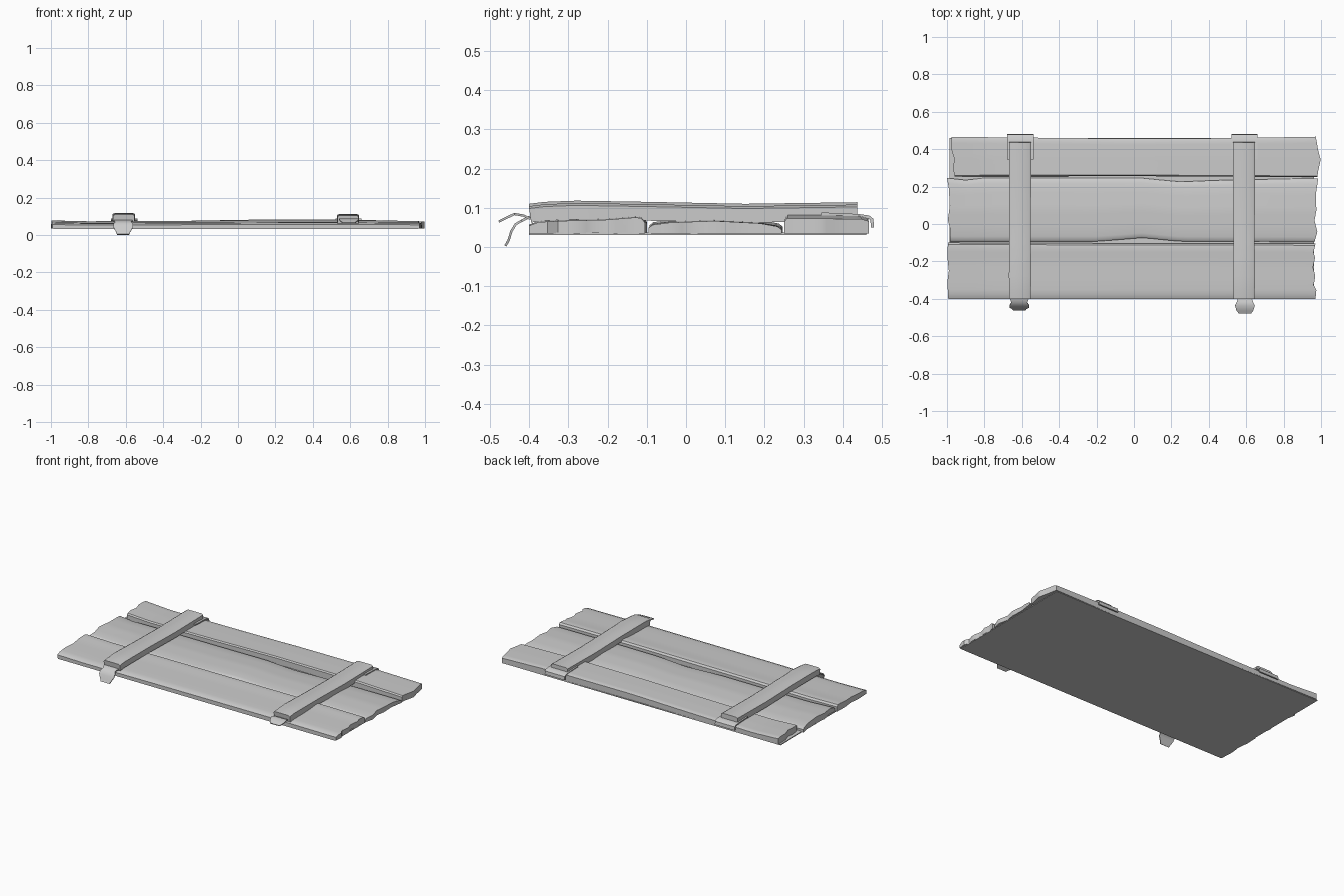
import bpy, bmesh, math

cube = bpy.data.objects.get("Cube")
if cube:
    bpy.data.objects.remove(cube, do_unlink=True)

grey = bpy.data.materials.new("weathered grey")
grey.use_nodes = True
tone = (0.6, 0.6, 0.6, 1)
grey.diffuse_color = tone
grey.node_tree.nodes["Principled BSDF"].inputs["Base Color"].default_value = tone


def lerp(points, t):
    """Piecewise linear value at t of (position, value) points."""
    if t <= points[0][0]:
        return points[0][1]
    for (a, p), (b, q) in zip(points, points[1:]):
        if t <= b:
            return p + (q - p) * (t - a) / (b - a)
    return points[-1][1]


def finish(bm, name, angle=35):
    bmesh.ops.recalc_face_normals(bm, faces=bm.faces)
    mesh = bpy.data.meshes.new(name)
    bm.to_mesh(mesh)
    bm.free()
    obj = bpy.data.objects.new(name, mesh)
    mesh.materials.append(grey)
    bpy.context.collection.objects.link(obj)
    bpy.ops.object.select_all(action="DESELECT")
    obj.select_set(True)
    bpy.context.view_layer.objects.active = obj
    bpy.ops.object.shade_smooth_by_angle(angle=math.radians(angle))
    return obj


def plank(name, front, back, left, right, length_profile, cross_profile):
    """Warped board; edges are point lists, height is length plus cross profile."""
    across = [0, .03, .08, .16, .25, .34, .43, .5, .57, .66, .75, .84, .92, .97, 1]
    columns, bm = 40, bmesh.new()
    rows = []
    for v in across:
        row = []
        for i in range(columns + 1):
            u = i / columns
            x0, x1 = lerp(left, v), lerp(right, v)
            x = x0 + (x1 - x0) * u
            y0, y1 = lerp(front, x), lerp(back, x)
            z = lerp(length_profile, x) + lerp(cross_profile, v)
            row.append(bm.verts.new((x, y0 + (y1 - y0) * v, z)))
        rows.append(row)
    for r, s in zip(rows, rows[1:]):
        for i in range(columns):
            bm.faces.new((r[i], r[i + 1], s[i + 1], s[i]))
    # side walls and underside
    rim = [e for e in bm.edges if e.is_boundary]
    walls = bmesh.ops.extrude_edge_only(bm, edges=rim)["geom"]
    for v in walls:
        if isinstance(v, bmesh.types.BMVert):
            v.co.z = 0.034
    lower = [e for e in walls if isinstance(e, bmesh.types.BMEdge) and e.is_boundary]
    bmesh.ops.holes_fill(bm, edges=lower)
    return finish(bm, name)


def ribbon(name, x, stations, thickness, crown=0.0):
    """Strip running along y; stations are (y, top z, half width)."""
    bm = bmesh.new()
    rings = []
    for i, (y, z, w) in enumerate(stations):
        # offset the lower side square to the path
        a, b = stations[max(i - 1, 0)], stations[min(i + 1, len(stations) - 1)]
        dy, dz = b[0] - a[0], b[1] - a[1]
        size = math.hypot(dy, dz)
        ny, nz = dz / size * thickness, -dy / size * thickness
        section = [(-w, 0, -crown), (-w * .8, 0, 0), (w * .8, 0, 0), (w, 0, -crown)]
        ring = [bm.verts.new((x + sx, y, z + sz)) for sx, _, sz in section]
        ring += [bm.verts.new((x + sx, y + ny, z + nz)) for sx in (w, -w)]
        rings.append(ring)
    for r, s in zip(rings, rings[1:]):
        for i in range(6):
            j = (i + 1) % 6
            bm.faces.new((r[i], r[j], s[j], s[i]))
    bm.faces.new(rings[0])
    bm.faces.new(rings[-1])
    return finish(bm, name)


# Flat backing board under the planks
bm = bmesh.new()
bmesh.ops.create_cube(bm, size=1)
for v in bm.verts:
    v.co = (v.co.x * 1.95 - .012, v.co.y * .86 + .03, v.co.z * .006 + .034)
finish(bm, "backing_board")

# Three warped planks with ragged ends
plank("front_plank",
      [(-1, -.4), (1, -.4)],
      [(-1, -.1), (-.2, -.103), (1, -.105)],
      [(0, -.993), (.3, -.998), (.5, -.99), (.75, -.998), (1, -.995)],
      [(0, .97), (.16, .975), (.25, .96), (.4, .97), (.57, .957), (.75, .968), (.84, .96), (1, .97)],
      [(-1, .068), (-.8, .064), (-.2, .067), (.5, .069), (1, .066)],
      [(0, -.012), (.08, -.003), (.25, 0), (.66, .003), (.92, .009), (.97, .007), (1, -.004)])

plank("middle_plank",
      [(-1, -.093), (-.2, -.093), (-.08, -.084), (.05, -.073), (.15, -.084), (.25, -.093), (1, -.096)],
      [(-1, .246), (-.9, .235), (-.8, .246), (.04, .246), (.14, .236), (.25, .226), (.45, .234), (.9, .243), (1, .243)],
      [(0, -.985), (.16, -.98), (.34, -.995), (.57, -.985), (.84, -.99), (1, -1)],
      [(0, .965), (.16, .98), (.34, .965), (.5, .975), (.75, .972), (1, .985)],
      [(-1, .074), (-.8, .065), (-.3, .066), (.5, .069), (1, .066)],
      [(0, -.018), (.03, -.01), (.16, -.004), (.5, 0), (.84, -.006), (.97, -.014), (1, -.022)])

plank("back_plank",
      [(-1, .254), (0, .256), (1, .25)],
      [(-1, .466), (-.5, .461), (0, .456), (.5, .459), (1, .467)],
      [(0, -.96), (.25, -.968), (.43, -.96), (.66, -.975), (1, -.975)],
      [(0, .98), (.16, .985), (.43, .998), (.66, .985), (1, .972)],
      [(-1, .08), (-.8, .069), (-.3, .075), (.1, .082), (.6, .082), (1, .072)],
      [(0, -.008), (.03, 0), (.5, 0), (.92, -.002), (1, -.007)])

# Cross battens, each with a wrapped plate behind and a strap in front
for side, x, lift in (("right", -.61, .003), ("left", .588, -.003)):
    ribbon(side + "_batten", x,
           [(-.4, .107 + lift, .057), (-.36, .112 + lift, .057), (-.28, .115 + lift, .06),
            (-.1, .112 + lift, .057), (.15, .107 + lift, .058), (.437, .111 + lift, .058)],
           .042, .006)
    ribbon(side + "_back_plate", x + .002,
           [(.345, .088, .07), (.44, .084, .07), (.468, .08, .07), (.478, .072, .07), (.48, .05, .07)],
           .008)

ribbon("right_front_strap", -.614,
       [(-.36, .076, .052), (-.4, .073, .05), (-.418, .064, .042), (-.432, .056, .052),
        (-.442, .04, .052), (-.45, .015, .038), (-.458, .001, .032)], .006)
ribbon("left_front_strap", .593,
       [(-.36, .07, .04), (-.4, .07, .038), (-.415, .077, .042), (-.437, .081, .053),
        (-.46, .07, .045), (-.476, .062, .033)], .006)
